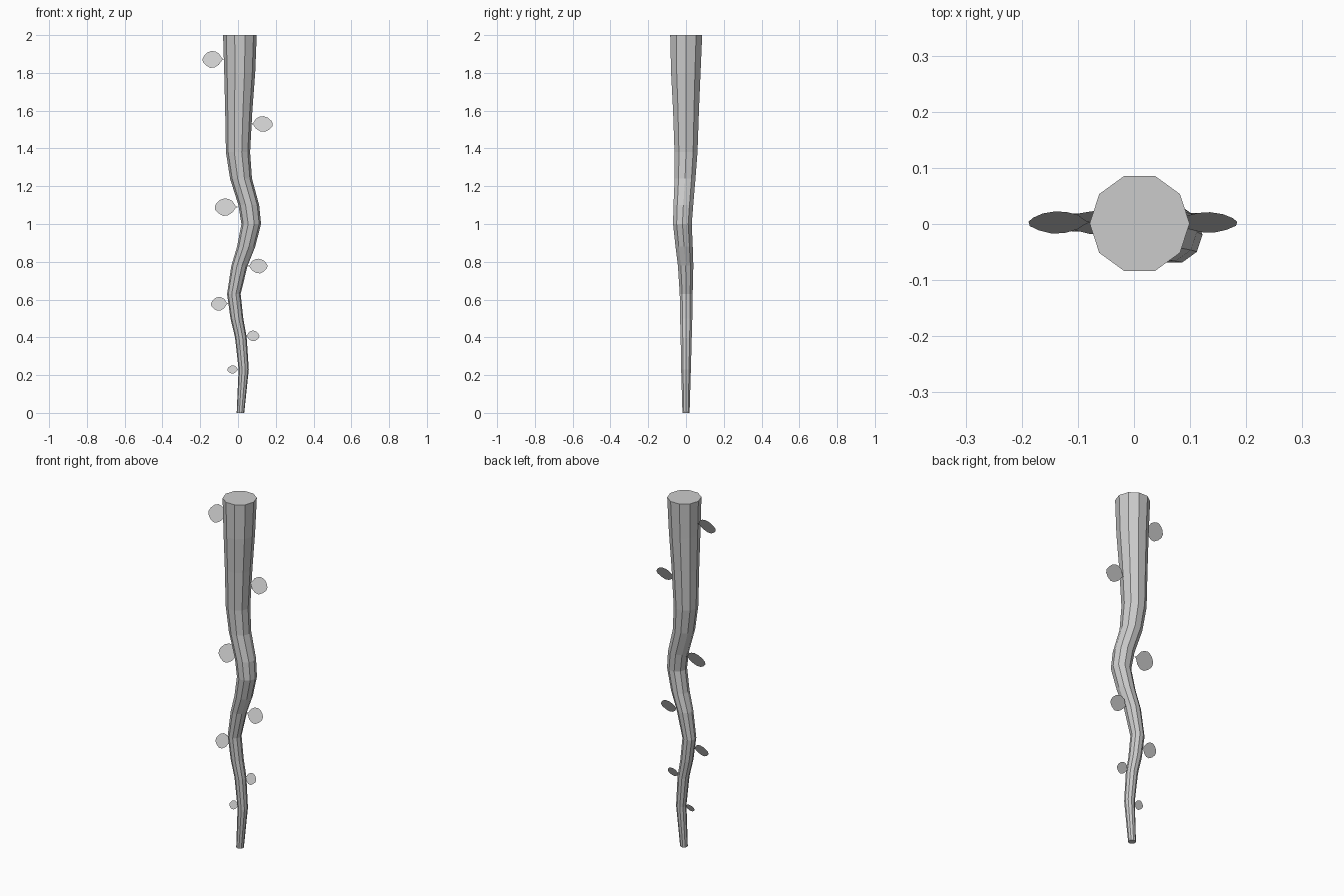
import bpy, bmesh, math

def finish(bm, name):
    bmesh.ops.recalc_face_normals(bm, faces=bm.faces[:])
    me = bpy.data.meshes.new(name)
    bm.to_mesh(me)
    bm.free()
    ob = bpy.data.objects.new(name, me)
    bpy.context.collection.objects.link(ob)
    return ob

# Wavy ten-sided stem: z, centre x, centre y, radius
PATH = [
    (0.00, 0.013, 0.000, 0.020), (0.23, 0.030, 0.000, 0.027),
    (0.40, 0.015, 0.001, 0.031), (0.50, -0.006, 0.001, 0.034),
    (0.63, -0.022, 0.001, 0.036), (0.78, 0.008, -0.002, 0.043),
    (0.88, 0.043, -0.010, 0.048), (1.00, 0.070, -0.019, 0.052),
    (1.10, 0.057, -0.014, 0.055), (1.24, 0.016, -0.005, 0.058),
    (1.38, 0.000, 0.000, 0.064), (1.60, 0.004, 0.000, 0.072),
    (1.80, 0.009, -0.001, 0.082), (2.00, 0.010, 0.001, 0.089),
]
SIDES = 10
bm = bmesh.new()
rings = []
for z, cx, cy, r in PATH:
    rings.append([bm.verts.new((cx + r * math.cos(2 * math.pi * i / SIDES),
                                cy + r * math.sin(2 * math.pi * i / SIDES), z))
                  for i in range(SIDES)])
for a, b in zip(rings, rings[1:]):
    for i in range(SIDES):
        j = (i + 1) % SIDES
        bm.faces.new((a[i], a[j], b[j], b[i]))
bm.faces.new(rings[0][::-1])
bm.faces.new(rings[-1])
finish(bm, "stem")

# Round leaf outline: along the leaf, upper and lower half height
UPPER = [(0.10, 0.04), (0.24, 0.28), (0.40, 0.38), (0.58, 0.41),
         (0.78, 0.33), (0.93, 0.17)]
LOWER = [(0.98, -0.14), (0.84, -0.30), (0.64, -0.42), (0.44, -0.40),
         (0.24, -0.26), (0.10, -0.04)]
OUTLINE = [(0, 0)] + UPPER + [(1, 0.02)] + LOWER

def leaf(name, base_x, tip_x, z, height):
    bm = bmesh.new()
    pts = [bm.verts.new((base_x + (tip_x - base_x) * u,
                         0.003 + v * height * 0.53,
                         z + v * height * 1.2)) for u, v in OUTLINE]
    bm.faces.new(pts)
    finish(bm, name)

# Leaves alternate left and right, shrinking towards the tip
LEAVES = [(-0.073, -0.188, 1.872, 0.090), (0.068, 0.184, 1.530, 0.083),
          (0.000, -0.123, 1.090, 0.093), (0.050, 0.156, 0.778, 0.078),
          (-0.050, -0.143, 0.578, 0.074), (0.040, 0.113, 0.408, 0.057),
          (0.004, -0.056, 0.230, 0.044)]
for i, spec in enumerate(LEAVES):
    leaf(f"leaf_{i + 1}", *spec)
